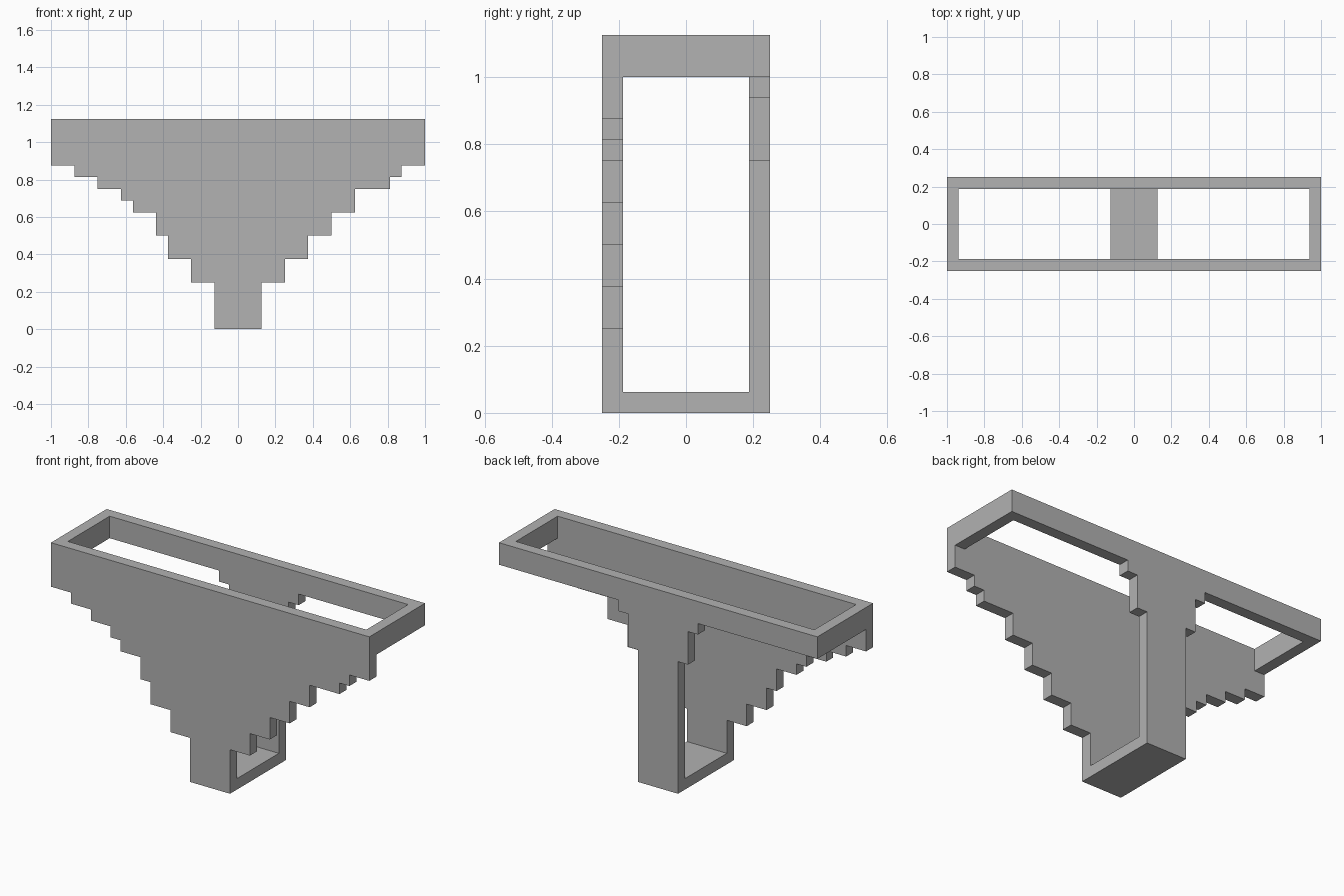
import bpy
import bmesh

U = 1 / 16  # grid module shared by every part

cube = bpy.data.objects.get("Cube")
if cube:
    bpy.data.objects.remove(cube)

grey = bpy.data.materials.new("plain grey")
grey.use_nodes = True
colour = (0.445, 0.445, 0.445, 1)
grey.diffuse_color = colour
grey.node_tree.nodes["Principled BSDF"].inputs["Base Color"].default_value = colour


def finish(name, bm):
    bmesh.ops.recalc_face_normals(bm, faces=bm.faces[:])
    mesh = bpy.data.meshes.new(name)
    bm.to_mesh(mesh)
    bm.free()
    mesh.materials.append(grey)
    obj = bpy.data.objects.new(name, mesh)
    bpy.context.collection.objects.link(obj)


def box(name, x, y, z):
    """Box from (low, high) module ranges."""
    bm = bmesh.new()
    bmesh.ops.create_cube(bm, size=1)
    for v in bm.verts:
        v.co = [U * (r[0] if c < 0 else r[1]) for r, c in zip((x, y, z), v.co)]
    finish(name, bm)


def stair(steps, side):
    """Outline of one stepped edge, going up: (x, z where that width ends)."""
    points, z = [], 0
    for x, top in steps:
        points += [(side * x, z), (side * x, top)]
        z = top
    return points


def wall(name, left_steps, right_steps, y):
    """Upright stepped slab, one module thick."""
    outline = stair(left_steps, 1) + stair(right_steps, -1)[::-1]
    bm = bmesh.new()
    face = bm.faces.new([bm.verts.new((x * U, y * U, z * U)) for x, z in outline])
    new = bmesh.ops.extrude_face_region(bm, geom=[face])["geom"]
    verts = [g for g in new if isinstance(g, bmesh.types.BMVert)]
    bmesh.ops.translate(bm, verts=verts, vec=(0, U, 0))
    finish(name, bm)


# Front wall: irregular stepped triangle
wall("front_wall",
     [(2, 4), (4, 6), (6, 8), (8, 10), (10, 12), (13, 13), (14, 14), (16, 18)],
     [(2, 4), (4, 6), (6, 8), (7, 10), (9, 11), (10, 12), (12, 13), (14, 14), (16, 18)],
     -4)

# Back wall: column with small brackets under a long beam
back = [(2, 12), (3, 15), (4, 16), (16, 18)]
wall("back_wall", back, back, 3)

# End beams closing the top frame, and the floor joining the two walls
box("left_end_beam", (15, 16), (-3, 3), (16, 18))
box("right_end_beam", (-16, -15), (-3, 3), (16, 18))
box("floor", (-2, 2), (-3, 3), (0, 1))
